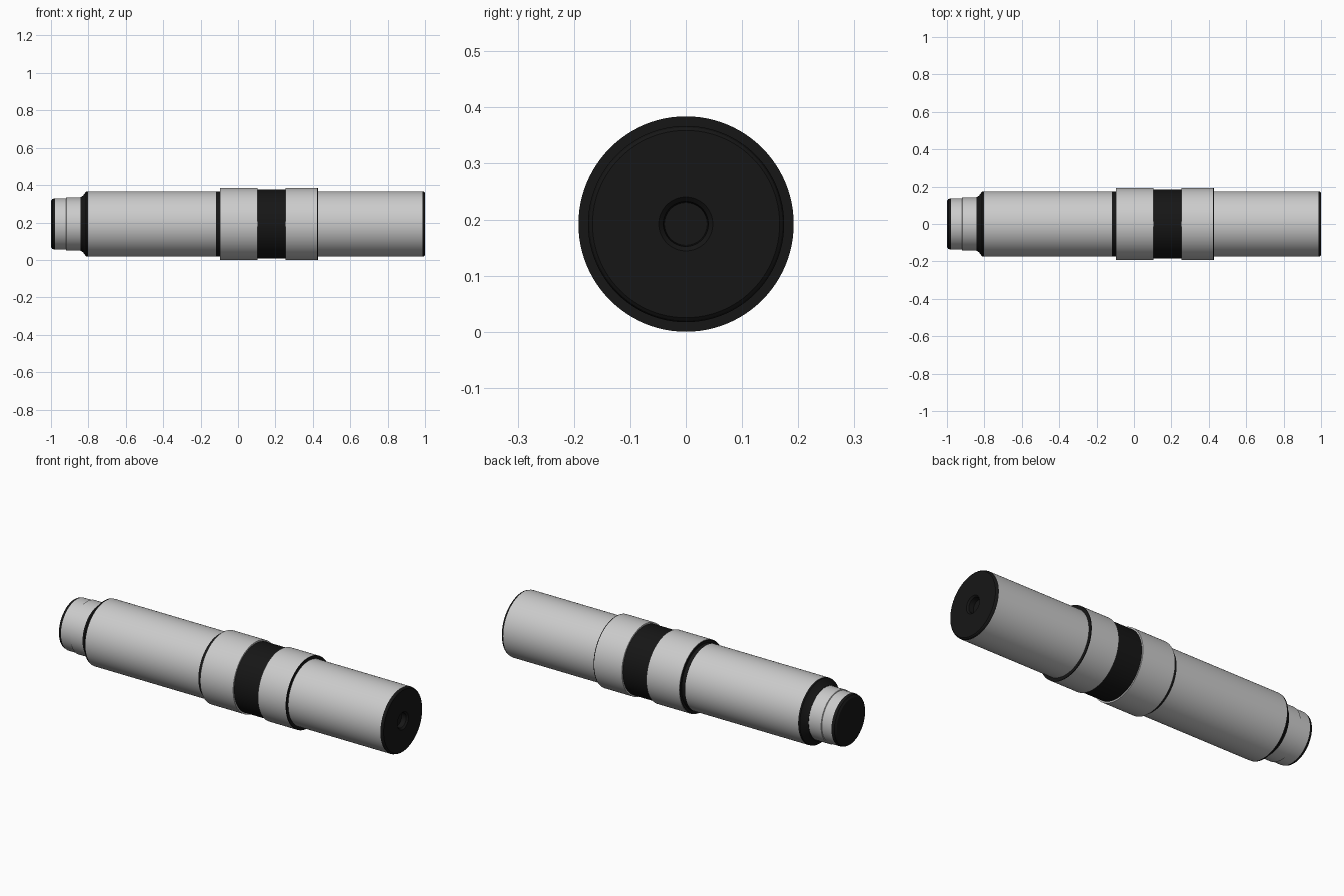
import bpy, bmesh, math

if "Cube" in bpy.data.objects:
    bpy.data.objects.remove(bpy.data.objects["Cube"])

AXIS_Z = 0.192
SEGMENTS = 96

black = bpy.data.materials.new("black")
black.diffuse_color = (0.008, 0.008, 0.008, 1)
black.use_nodes = True
black.node_tree.nodes["Principled BSDF"].inputs["Base Color"].default_value = black.diffuse_color


def lathe(name, profile, material=None):
    """Revolve (x, radius) points about the long axis into a closed solid."""
    bm = bmesh.new()
    rings = []
    for x, r in profile:
        if r == 0:
            rings.append([bm.verts.new((x, 0, AXIS_Z))] * SEGMENTS)
            continue
        angles = [2 * math.pi * i / SEGMENTS for i in range(SEGMENTS)]
        rings.append([bm.verts.new((x, r * math.cos(a), AXIS_Z + r * math.sin(a))) for a in angles])
    for a, b in zip(rings, rings[1:]):
        for i in range(SEGMENTS):
            j = (i + 1) % SEGMENTS
            bm.faces.new(dict.fromkeys((a[i], a[j], b[j], b[i])))
    bmesh.ops.recalc_face_normals(bm, faces=bm.faces[:])
    mesh = bpy.data.meshes.new(name)
    bm.to_mesh(mesh)
    bm.free()
    obj = bpy.data.objects.new(name, mesh)
    bpy.context.collection.objects.link(obj)
    if material:
        mesh.materials.append(material)
    bpy.ops.object.select_all(action='DESELECT')
    obj.select_set(True)
    bpy.context.view_layer.objects.active = obj
    bpy.ops.object.shade_smooth_by_angle(angle=math.radians(25))
    return obj


# Narrow left end: black tip and grey neck
lathe("tip_cap", [(-1.0, 0), (-1.0, 0.122), (-0.993, 0.133), (-0.978, 0.137), (-0.978, 0)], black)
lathe("neck", [(-0.978, 0), (-0.978, 0.137), (-0.92, 0.137), (-0.918, 0.141),
               (-0.843, 0.141), (-0.843, 0)])

# Tapered black shoulder and long grey barrel
lathe("shoulder", [(-0.843, 0), (-0.843, 0.143), (-0.83, 0.15), (-0.812, 0.174),
                   (-0.803, 0.175), (-0.803, 0)], black)
lathe("long_barrel", [(-0.803, 0), (-0.803, 0.175), (-0.118, 0.175), (-0.118, 0)])
lathe("seal_ring", [(-0.118, 0), (-0.118, 0.175), (-0.097, 0.175), (-0.097, 0.188),
                    (-0.095, 0.19), (-0.095, 0)], black)

# Wide collar with a recessed black grip band
lathe("collar_left", [(-0.095, 0), (-0.095, 0.192), (0.105, 0.192), (0.105, 0)])
lathe("grip_band", [(0.105, 0), (0.105, 0.184), (0.255, 0.184), (0.255, 0)], black)
lathe("collar_right", [(0.255, 0), (0.255, 0.192), (0.423, 0.192), (0.423, 0)])
lathe("collar_rim", [(0.423, 0), (0.423, 0.192), (0.427, 0.192), (0.427, 0)], black)

# Right barrel and black end cap with a round socket
lathe("short_barrel", [(0.427, 0), (0.427, 0.175), (0.986, 0.175), (0.986, 0.06), (0.94, 0.06), (0.94, 0)])
lathe("end_cap", [(0.945, 0), (0.945, 0.058), (0.986, 0.058), (0.986, 0.175), (0.996, 0.172),
                  (1.0, 0.167), (1.0, 0.048), (0.992, 0.040), (0.965, 0.038), (0.965, 0)], black)
